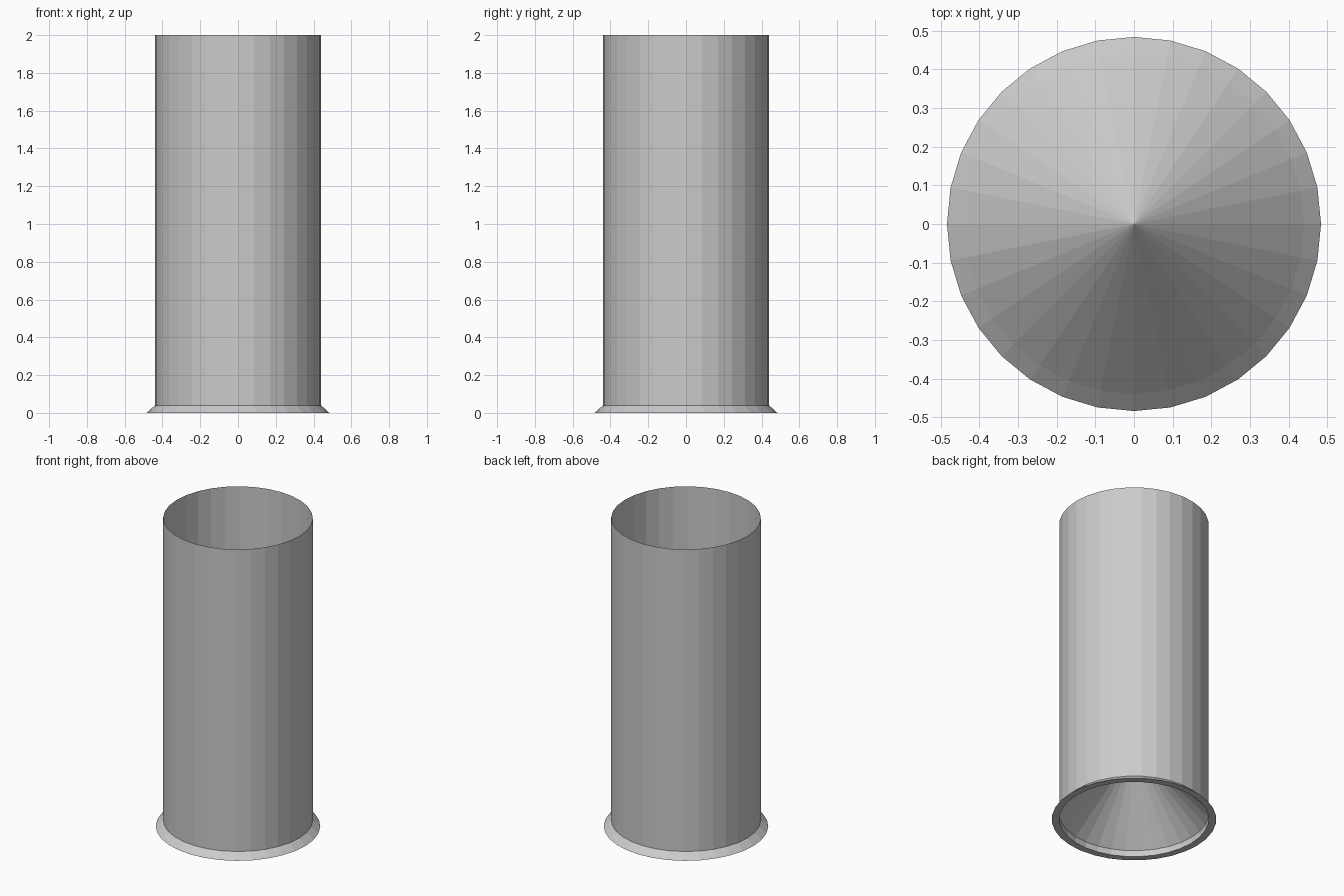
import bpy, bmesh
from math import cos, sin, pi

if "Cube" in bpy.data.objects:
    bpy.data.objects.remove(bpy.data.objects["Cube"])

SIDES = 32
R = 0.44        # tube radius
LIP = 0.04      # flange height


def lathe(name, profile):
    """Spin (radius, z) points round z; radius 0 becomes a single apex."""
    bm = bmesh.new()
    rings = []
    for r, z in profile:
        if r == 0:
            rings.append([bm.verts.new((0, 0, z))] * SIDES)
        else:
            rings.append([bm.verts.new((r * cos(2 * pi * i / SIDES),
                                        r * sin(2 * pi * i / SIDES), z))
                          for i in range(SIDES)])
    for a, b in zip(rings, rings[1:]):
        for i in range(SIDES):
            j = (i + 1) % SIDES
            quad = list(dict.fromkeys((a[i], a[j], b[j], b[i])))
            bm.faces.new(quad)
    mesh = bpy.data.meshes.new(name)
    bm.to_mesh(mesh)
    bm.free()
    obj = bpy.data.objects.new(name, mesh)
    bpy.context.collection.objects.link(obj)
    return obj


# Open-topped thin tube
lathe("tube_wall", [(R, 0), (R, 2)])
# Sloping flange round the foot
lathe("base_flange", [(R, 0), (0.484, 0), (R, LIP)])
# Conical floor rising inside the tube
lathe("inner_cone", [(R, LIP), (0, LIP + R)])
